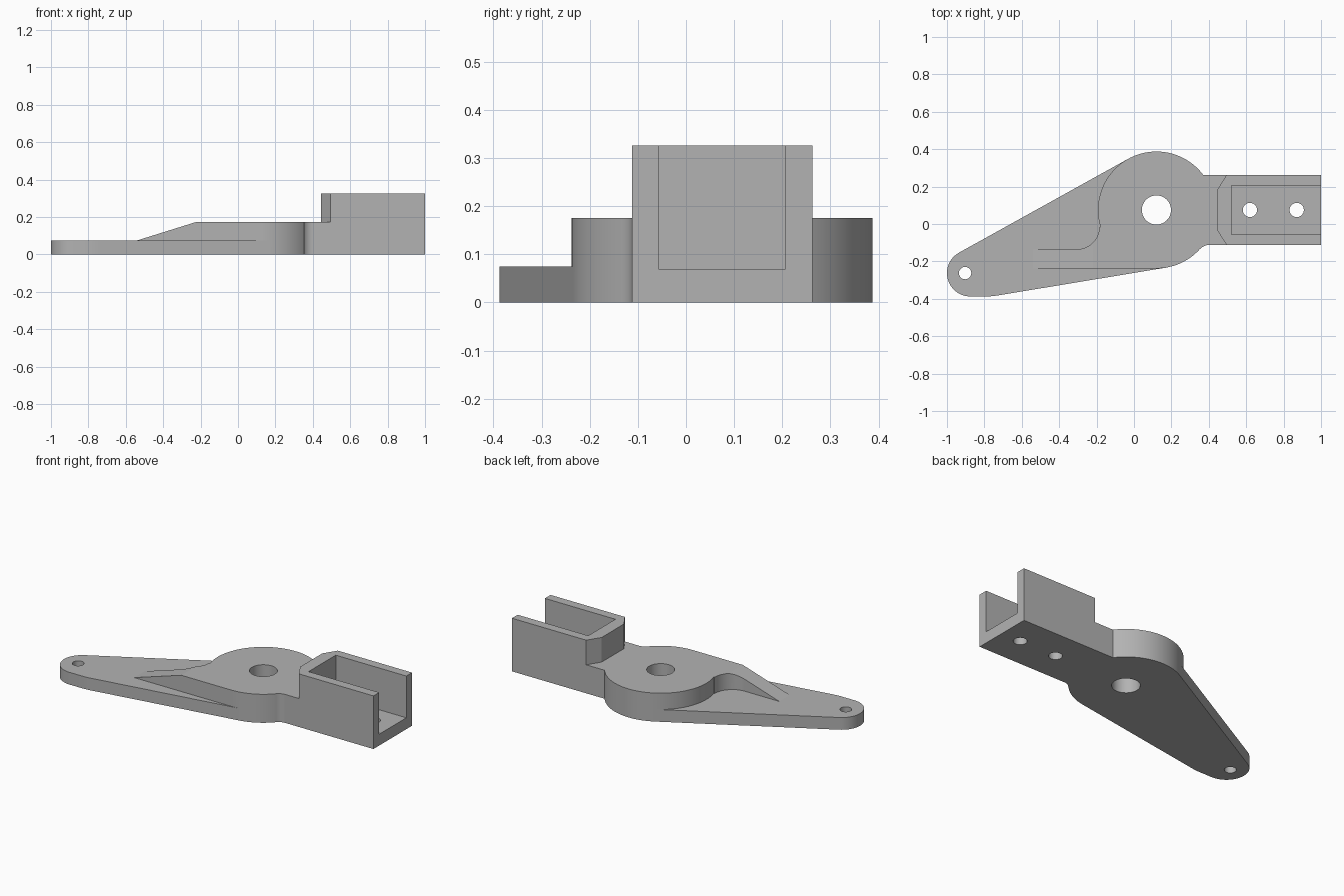
import bpy, bmesh
from math import cos, sin, radians

if "Cube" in bpy.data.objects:
    bpy.data.objects.remove(bpy.data.objects["Cube"])

HUB = (0.12, 0.075)
HUB_R = 0.3125
PLATE_Z, HUB_Z, CLEVIS_Z = 0.075, 0.175, 0.3265
LOW_Y, HIGH_Y = -0.1125, 0.2625          # sides of the channel block
RAMP_START, RAMP_END = -0.54, -0.22      # sloped end of the rib

grey = bpy.data.materials.new("plain grey")
grey.use_nodes = True
colour = (0.45, 0.45, 0.45, 1)
grey.diffuse_color = colour
grey.node_tree.nodes["Principled BSDF"].inputs["Base Color"].default_value = colour


def arc(centre, r, a0, a1, n=24):
    angles = [radians(a0 + (a1 - a0) * i / n) for i in range(n + 1)]
    return [(centre[0] + r * cos(a), centre[1] + r * sin(a)) for a in angles]


def prism(name, outline, z0, z1, ramp=False):
    """Extrude a plan outline; optionally slope the top down along the ramp."""
    bm = bmesh.new()
    base = bm.faces.new([bm.verts.new((x, y, z0)) for x, y in outline])
    top = bmesh.ops.extrude_face_region(bm, geom=[base])["geom"]
    bmesh.ops.translate(bm, vec=(0, 0, z1 - z0),
                        verts=[g for g in top if isinstance(g, bmesh.types.BMVert)])
    if ramp:
        bmesh.ops.bisect_plane(bm, geom=bm.verts[:] + bm.edges[:] + bm.faces[:],
                               plane_co=(RAMP_END, 0, 0), plane_no=(1, 0, 0))
        for v in bm.verts:
            if v.co.z > z1 - 0.001 and v.co.x < RAMP_END:
                t = (v.co.x - RAMP_START) / (RAMP_END - RAMP_START)
                v.co.z = PLATE_Z + (z1 - PLATE_Z) * t
    bmesh.ops.recalc_face_normals(bm, faces=bm.faces[:])
    mesh = bpy.data.meshes.new(name)
    bm.to_mesh(mesh)
    bm.free()
    mesh.materials.append(grey)
    ob = bpy.data.objects.new(name, mesh)
    bpy.context.collection.objects.link(ob)
    return ob


def combine(target, other, operation):
    """Apply a boolean and discard the helper."""
    other.hide_render = True
    mod = target.modifiers.new(operation.lower(), 'BOOLEAN')
    mod.operation, mod.object, mod.solver = operation, other, 'EXACT'
    bpy.ops.object.select_all(action='DESELECT')
    target.select_set(True)
    bpy.context.view_layer.objects.active = target
    bpy.ops.object.modifier_apply(modifier=mod.name)
    bpy.data.objects.remove(other)


# Thin tapered lever with a rounded tip, tangent to the hub
lever_plate = (arc((-0.875, -0.2625), 0.125, 119, 270)
               + arc((-0.795, 0.0125), 0.4, -90, -80.6, 6)
               + [arc(HUB, HUB_R, -80.6, 0, 1)[0], HUB]
               + [arc(HUB, HUB_R, 119, 0, 1)[0]])
bracket = prism("lever_bracket", lever_plate, 0, PLATE_Z)

# Round hub
hub = prism("hub", arc(HUB, HUB_R, 0, 360, 120)[:-1], 0, HUB_Z)
combine(bracket, hub, 'UNION')

# Rib along the front edge, ramped at its end and filleted into the hub
rib = prism("rib", [(RAMP_START, -0.2375), (HUB[0], -0.2375), HUB, (-0.179, -0.015)]
            + arc((-0.305, -0.015), 0.12, 0, -90) + [(RAMP_START, -0.135)],
            0, HUB_Z, ramp=True)
combine(bracket, rib, 'UNION')

# Neck from hub to channel, with a small fillet on the front side
neck = prism("neck", [(HUB[0], HIGH_Y), HUB, (0.3, -0.09)]
             + arc((0.40, LOW_Y - 0.06), 0.06, 139, 90, 10)
             + [(1, LOW_Y), (1, HIGH_Y)], 0, HUB_Z)
combine(bracket, neck, 'UNION')

# Raised channel block with chamfered inner corners
block = prism("channel_block", [(0.495, LOW_Y), (1, LOW_Y), (1, HIGH_Y),
                                (0.495, HIGH_Y), (0.445, 0.183), (0.445, -0.033)],
              0, CLEVIS_Z)
combine(bracket, block, 'UNION')

# Channel, open at the top and the outer end
pocket = prism("channel_cutter", [(0.52, -0.057), (1.2, -0.057), (1.2, 0.207), (0.52, 0.207)],
               0.07, 0.5)
combine(bracket, pocket, 'DIFFERENCE')

# Pivot hole, lever tip hole and two screw holes
for x, y, r in ((*HUB, 0.078), (-0.903, -0.2625, 0.033),
                (0.62, 0.075, 0.038), (0.87, 0.075, 0.038)):
    hole = prism("hole_cutter", arc((x, y), r, 0, 360, 48)[:-1], -0.1, 0.5)
    combine(bracket, hole, 'DIFFERENCE')

bpy.ops.object.shade_smooth_by_angle(angle=radians(17))
